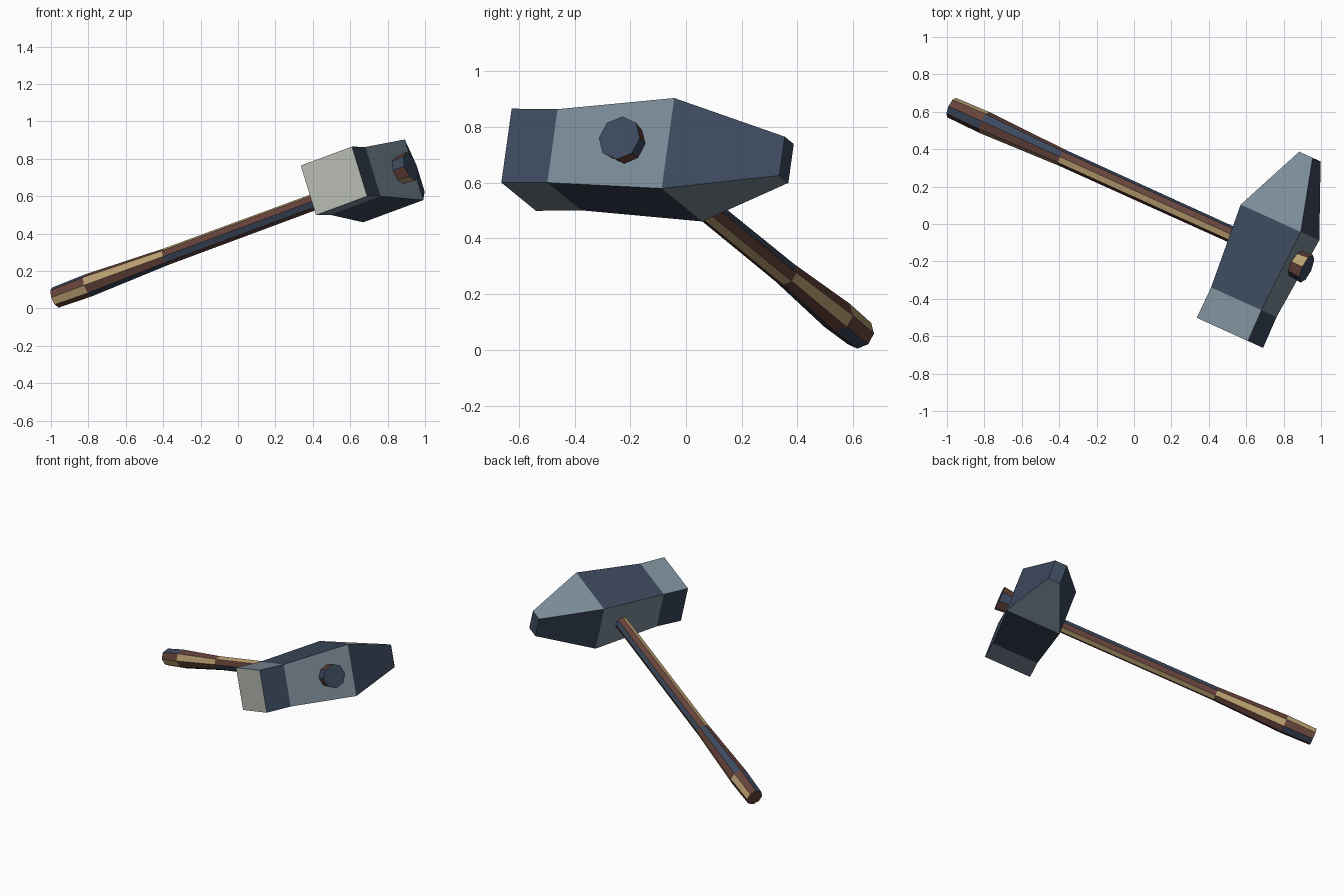
import bpy, bmesh
from math import sin, cos, radians
from mathutils import Matrix, Vector

cube = bpy.data.objects.get("Cube")
if cube:
    bpy.data.objects.remove(cube, do_unlink=True)


def material(name, rgb):
    """Flat material from 0-255 display values."""
    lin = [((c / 255 + 0.055) / 1.055) ** 2.4 for c in rgb]
    mat = bpy.data.materials.new(name)
    mat.use_nodes = True
    mat.diffuse_color = (*lin, 1)
    bsdf = mat.node_tree.nodes["Principled BSDF"]
    bsdf.inputs["Base Color"].default_value = (*lin, 1)
    bsdf.inputs["Roughness"].default_value = 0.8
    return mat


MATS = [
    material("steel", (124, 140, 152)),
    material("dark_navy", (60, 73, 93)),
    material("pale_steel", (186, 190, 181)),
    material("brown_wood", (102, 67, 58)),
    material("tan_wood", (188, 161, 114)),
]
STEEL, NAVY, PALE, BROWN, TAN = range(len(MATS))

# Tool frame: x along the handle, y along the head, z across both
POSE = (Matrix.Translation((0.712, -0.143, 0.682))
        @ Matrix.Rotation(radians(-24.4), 4, "Z")
        @ Matrix.Rotation(radians(-18.6), 4, "Y"))


def loft(name, rings, side_colour, start_colour, end_colour):
    """Skin a row of rings; side_colour(segment, side) picks each face's material."""
    bm = bmesh.new()
    loops = [[bm.verts.new(p) for p in ring] for ring in rings]
    n = len(loops[0])
    for s, (a, b) in enumerate(zip(loops, loops[1:])):
        for f in range(n):
            g = (f + 1) % n
            face = bm.faces.new((a[f], a[g], b[g], b[f]))
            face.material_index = side_colour(s, f)
    bm.faces.new(loops[0]).material_index = start_colour
    bm.faces.new(loops[-1]).material_index = end_colour
    bmesh.ops.recalc_face_normals(bm, faces=bm.faces)
    mesh = bpy.data.meshes.new(name)
    bm.to_mesh(mesh)
    bm.free()
    for mat in MATS:
        mesh.materials.append(mat)
    obj = bpy.data.objects.new(name, mesh)
    obj.matrix_world = POSE
    bpy.context.collection.objects.link(obj)
    return obj


def rectangle(y, width, height):
    return [Vector((sx * width / 2, y, sz * height / 2))
            for sx, sz in ((1, 1), (-1, 1), (-1, -1), (1, -1))]


def octagon(x, r):
    angles = [radians(45 * (k + 1)) for k in range(8)]
    return [Vector((x, r * cos(a), r * sin(a))) for a in angles]


# Hammer head: striking face, neck, thick body, narrow peen, in checkered steel
head_sections = [(-0.482, 0.317, 0.280), (-0.302, 0.312, 0.278),
                 (0.166, 0.372, 0.342), (0.553, 0.083, 0.147)]
loft("hammer_head", [rectangle(*s) for s in head_sections],
     lambda s, f: NAVY if (s + f) % 2 else STEEL, PALE, NAVY)

# Handle: flared tip through the head, slim shaft, swelling grip, butt
handle_sections = [(0.245, 0.081), (-0.1, 0.044), (-1.27, 0.046),
                   (-1.75, 0.062), (-1.955, 0.057)]
PATTERN = (BROWN, TAN, BROWN, NAVY)
loft("handle", [octagon(*s) for s in handle_sections],
     lambda s, f: PATTERN[(f + 1 - s) % 4], NAVY, BROWN)
